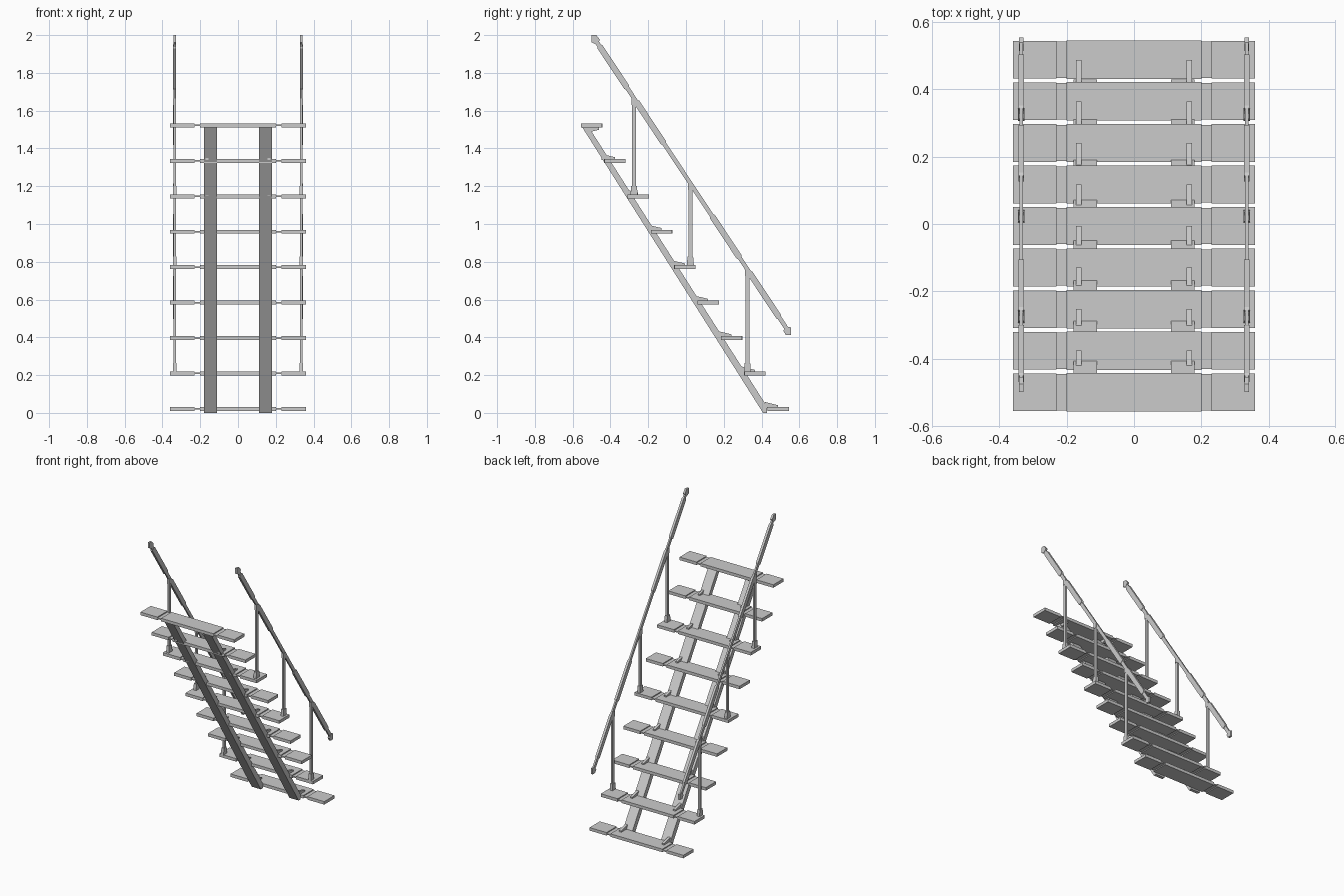
import bpy, bmesh
from mathutils import Vector

if "Cube" in bpy.data.objects:
    bpy.data.objects.remove(bpy.data.objects["Cube"])


def prism(name, profile, x0, x1, mirror=True):
    """Extrude a (y, z) profile from x0 to x1, optionally mirrored to -x."""
    bm = bmesh.new()
    a = [bm.verts.new((x0, y, z)) for y, z in profile]
    b = [bm.verts.new((x1, y, z)) for y, z in profile]
    bm.faces.new(a)
    bm.faces.new(b[::-1])
    n = len(profile)
    for i in range(n):
        j = (i + 1) % n
        bm.faces.new((a[j], a[i], b[i], b[j]))
    bmesh.ops.recalc_face_normals(bm, faces=bm.faces)
    me = bpy.data.meshes.new(name)
    bm.to_mesh(me)
    bm.free()
    ob = bpy.data.objects.new(name, me)
    bpy.context.collection.objects.link(ob)
    if mirror:
        ob.modifiers.new("Mirror", 'MIRROR').use_axis[0] = True
    return ob


def rect(y0, y1, z0, z1):
    return [(y0, z0), (y1, z0), (y1, z1), (y0, z1)]


STEPS = 9
Y0, DY = 0.488, -0.1235
Z0, DZ = 0.021, 0.1876
T = 0.0105  # half tread thickness

# Treads: centre board, thin connecting tongues and end boards
for i in range(STEPS):
    y, z = Y0 + DY * i, Z0 + DZ * i
    prism(f"tread_board_{i}", rect(y - 0.057, y + 0.057, z - T, z + T), -0.2, 0.2, False)
    prism(f"tread_tongue_{i}", rect(y - 0.054, y + 0.054, z - 0.004, z + 0.004), 0.19, 0.24)
    prism(f"tread_end_{i}", rect(y - 0.056, y + 0.056, z - T, z + T), 0.23, 0.36)
    # Wedge bracket fixing the tread to the stringer
    top = z + T
    if i < STEPS - 1:
        wedge = [(y - 0.07, top - 0.005), (y - 0.07, top + 0.026),
                 (y, top + 0.009), (y, top - 0.005)]
    else:
        b = z - T
        wedge = [(y - 0.045, b + 0.003), (y + 0.04, b + 0.003),
                 (y + 0.04, b - 0.012), (y - 0.025, b - 0.028)]
    prism(f"bracket_{i}", wedge, 0.156, 0.173)

# Sloping stringers
prism("stringer", [(-0.55, 1.513), (-0.515, 1.513), (0.43, 0.032),
                   (0.43, 0.0), (0.408, 0.0)], 0.11, 0.18)

# Handrail
XR = 0.335
A, B = Vector((-0.48, 1.975)), Vector((0.54, 0.435))
D = (B - A).normalized()
N = Vector((-D.y, D.x))


def on_rail(y):
    return A + (B - A) * ((y - A.x) / (B.x - A.x))


def rail_piece(name, ya, yb, half, hx, taper=0.0):
    p, q = on_rail(ya), on_rail(yb)
    t = D * taper
    s = 0.011
    prof = [p + N * s, p + t + N * half, q - t + N * half, q + N * s,
            q - N * s, q - t - N * half, p + t - N * half, p - N * s]
    prism(name, [tuple(v) for v in prof], XR - hx, XR + hx)


rail_piece("handrail", -0.48, 0.54, 0.0112, 0.0055)
for k, (ya, yb) in enumerate([(-0.46, -0.31), (-0.265, -0.115), (0.135, 0.285), (0.335, 0.495)]):
    rail_piece(f"handrail_grip_{k}", ya, yb, 0.016, 0.008, 0.008)

# Rail end caps
prism("rail_cap_top", [(-0.50, 2.0), (-0.475, 2.0), (-0.455, 1.975),
                       (-0.475, 1.95), (-0.50, 1.962)], XR - 0.007, XR + 0.007)
prism("rail_cap_bottom", [(0.555, 0.413), (0.528, 0.413), (0.515, 0.435),
                          (0.535, 0.457), (0.555, 0.453)], XR - 0.007, XR + 0.007)

# Posts with tapered feet and a collar under the rail
for step, y in [(1, 0.325), (4, 0.023), (6, -0.275)]:
    zb = Z0 + DZ * step + T
    zt = on_rail(y).y
    prism(f"post_{step}", rect(y - 0.0105, y + 0.0105, zb, zt), XR - 0.006, XR + 0.006)
    prism(f"post_foot_{step}", [(y - 0.019, zb - 0.002), (y + 0.019, zb - 0.002),
                                (y + 0.015, zb + 0.045), (y - 0.015, zb + 0.045)],
          XR - 0.010, XR + 0.010)
    prism(f"post_collar_{step}", rect(y - 0.013, y + 0.013, zt - 0.035, zt),
          XR - 0.008, XR + 0.008)
